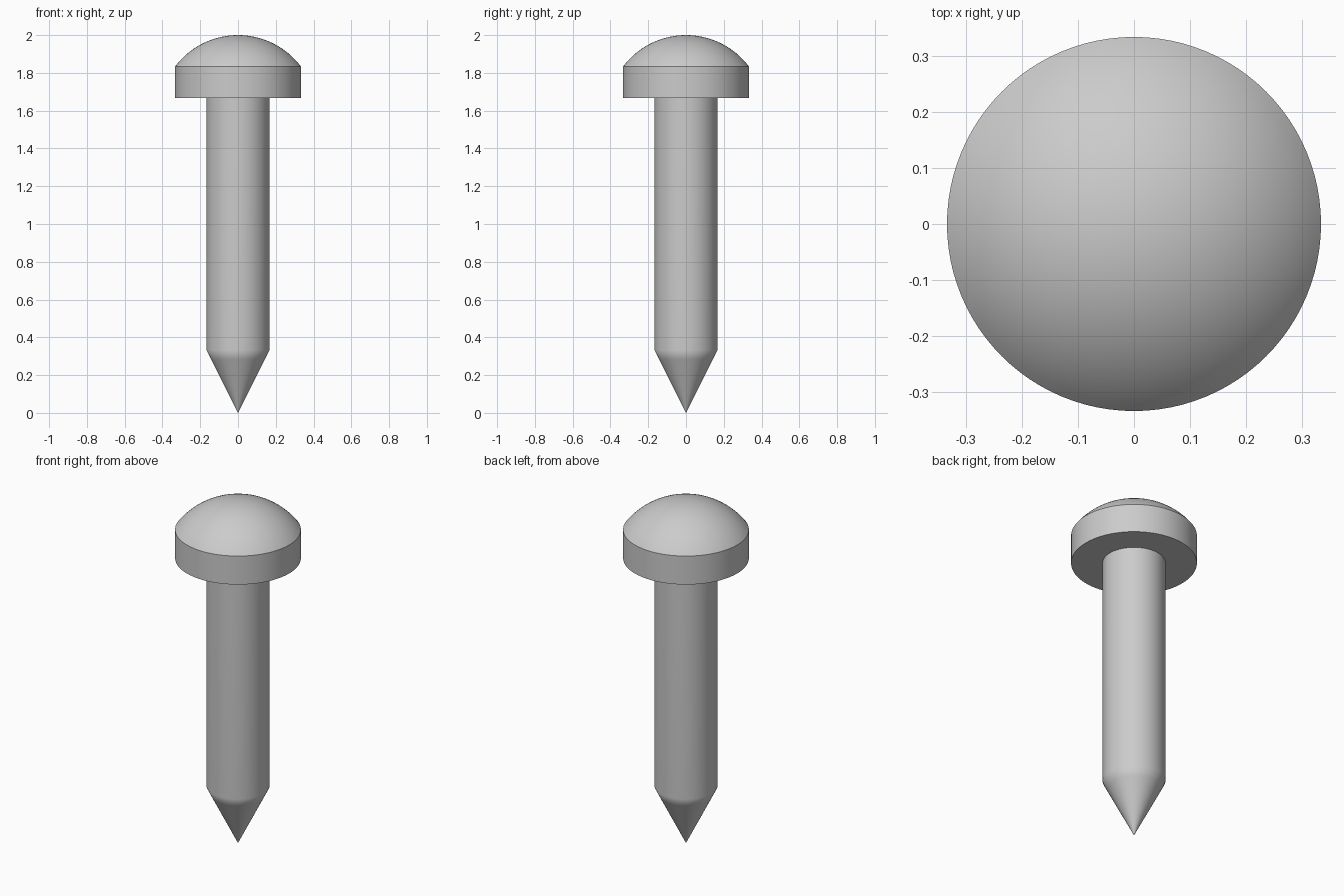
import bpy
import bmesh
from math import asin, cos, pi, radians, sin

cube = bpy.data.objects.get("Cube")
if cube:
    bpy.data.objects.remove(cube, do_unlink=True)

metal = bpy.data.materials.new("grey_metal")
metal.use_nodes = True
GREY = (0.6, 0.6, 0.6, 1)
metal.diffuse_color = GREY
metal.node_tree.nodes["Principled BSDF"].inputs["Base Color"].default_value = GREY

SEGMENTS = 96
HEAD_R, SHAFT_R = 1 / 3, 1 / 6
TIP_Z, HEAD_Z, RIM_Z, TOP_Z = 1 / 3, 5 / 3, 11 / 6, 2


def lathe(name, profile):
    """Revolve (radius, z) points listed from bottom to top about the z axis."""
    bm = bmesh.new()
    verts = [bm.verts.new((r, 0, z)) for r, z in profile]
    edges = [bm.edges.new(pair) for pair in zip(verts, verts[1:])]
    bmesh.ops.spin(bm, geom=verts + edges, cent=(0, 0, 0), axis=(0, 0, 1),
                   angle=2 * pi, steps=SEGMENTS)
    bmesh.ops.remove_doubles(bm, verts=bm.verts, dist=1e-5)
    bmesh.ops.recalc_face_normals(bm, faces=bm.faces)
    mesh = bpy.data.meshes.new(name)
    bm.to_mesh(mesh)
    bm.free()
    mesh.materials.append(metal)
    obj = bpy.data.objects.new(name, mesh)
    bpy.context.collection.objects.link(obj)
    bpy.ops.object.select_all(action="DESELECT")
    obj.select_set(True)
    bpy.context.view_layer.objects.active = obj
    bpy.ops.object.shade_smooth_by_angle(angle=radians(30))
    return obj


# Shaft with a conical point, softly shaded where the two meet
cone = [(SHAFT_R * t, TIP_Z * t) for t in (0, 0.02, 0.85, 1)]
shaft = lathe("pointed_shaft", cone + [(SHAFT_R, HEAD_Z), (0, HEAD_Z)])
weighted = shaft.modifiers.new("weighted_normals", "WEIGHTED_NORMAL")
weighted.keep_sharp = True

# Head: flat underside, straight rim and a shallow spherical dome
rise = TOP_Z - RIM_Z
dome_r = (HEAD_R ** 2 + rise ** 2) / (2 * rise)
half_angle = asin(HEAD_R / dome_r)
steps = 20
dome = []
for i in range(steps + 1):
    a = half_angle * (1 - i / steps)
    dome.append((dome_r * sin(a), TOP_Z - dome_r * (1 - cos(a))))
lathe("domed_head", [(0, HEAD_Z), (HEAD_R, HEAD_Z)] + dome)
